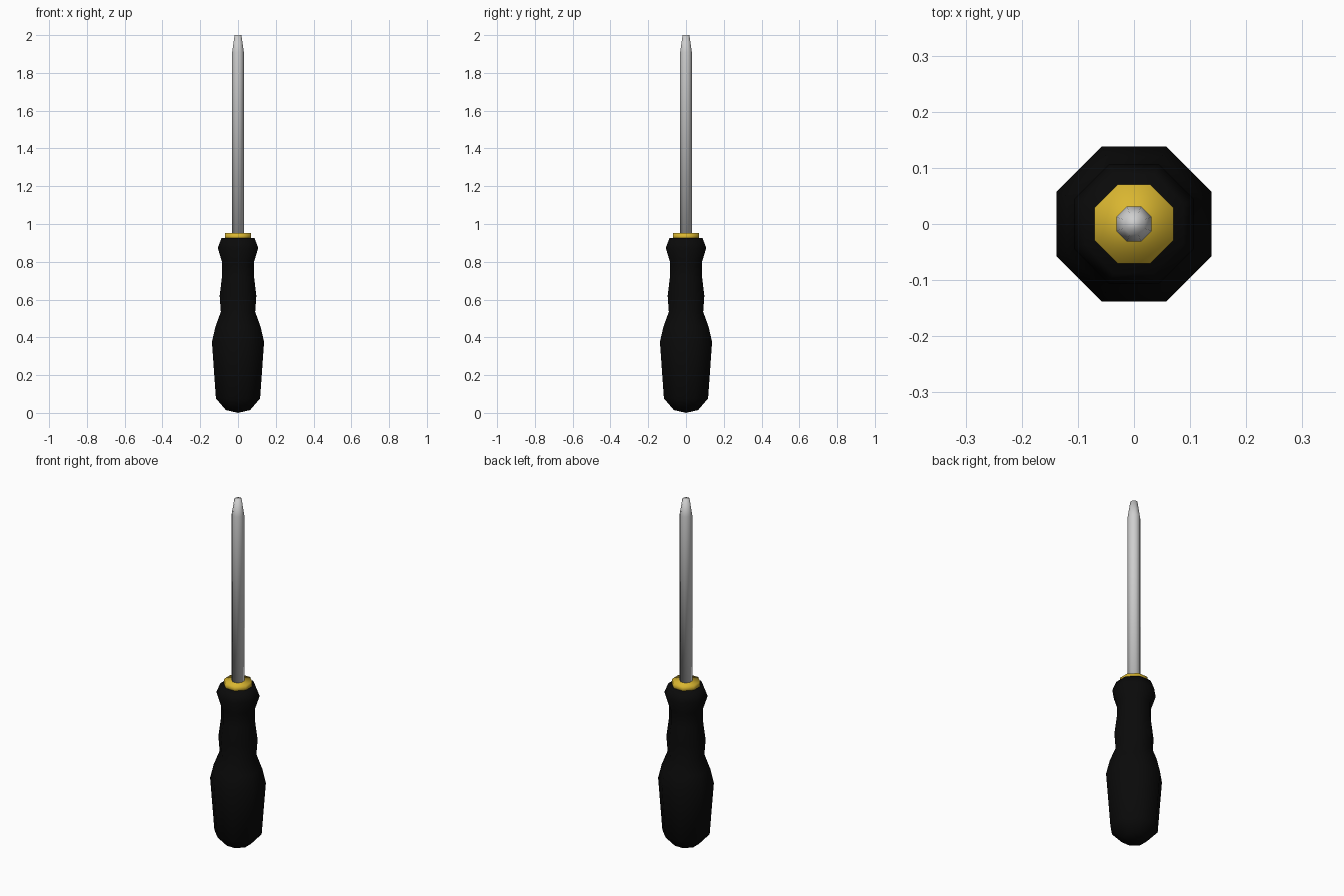
import bpy, bmesh, math

if "Cube" in bpy.data.objects:
    bpy.data.objects.remove(bpy.data.objects["Cube"])

SIDES = 8


def material(name, rgb):
    m = bpy.data.materials.new(name)
    m.diffuse_color = (*rgb, 1)
    m.use_nodes = True
    m.node_tree.nodes["Principled BSDF"].inputs["Base Color"].default_value = m.diffuse_color
    return m


def lathe(name, profile, mat):
    """Octagonal turned part; profile is (half width across flats, z), bottom to top."""
    bm = bmesh.new()
    rings = []
    for r, z in profile:
        R = r / math.cos(math.pi / SIDES)
        n = SIDES if r > 0 else 1
        rings.append([bm.verts.new((R * math.cos((i + .5) * math.tau / SIDES),
                                    R * math.sin((i + .5) * math.tau / SIDES), z))
                      for i in range(n)])
    for a, b in zip(rings, rings[1:]):
        for i in range(SIDES):
            j = (i + 1) % SIDES
            if len(a) == 1:
                bm.faces.new((a[0], b[j], b[i]))
            elif len(b) == 1:
                bm.faces.new((a[i], a[j], b[0]))
            else:
                bm.faces.new((a[i], a[j], b[j], b[i]))
    # close any open end with a cap
    if len(rings[0]) > 1:
        bm.faces.new(rings[0][::-1])
    if len(rings[-1]) > 1:
        bm.faces.new(rings[-1])
    for f in bm.faces:
        f.smooth = True
    mesh = bpy.data.meshes.new(name)
    bm.to_mesh(mesh)
    bm.free()
    mesh.materials.append(mat)
    ob = bpy.data.objects.new(name, mesh)
    bpy.context.collection.objects.link(ob)
    return ob


black = material("black_rubber", (0.003, 0.003, 0.003))
yellow = material("yellow_plastic", (0.70, 0.47, 0.03))
steel = material("light_steel", (0.62, 0.62, 0.62))

# Grip with bulged palm and finger waist
lathe("handle", [(0, 0), (.064, .015), (.117, .077), (.138, .375), (.12, .455),
                 (.091, .535), (.097, .62), (.085, .72), (.085, .80),
                 (.107, .873), (.088, .925)], black)

# Collar ring at the top of the grip
lathe("collar", [(.07, .915), (.07, .952)], yellow)

# Shaft with tapered tip
lathe("shaft", [(.031, .94), (.031, 1.91), (.018, 2.0)], steel)
